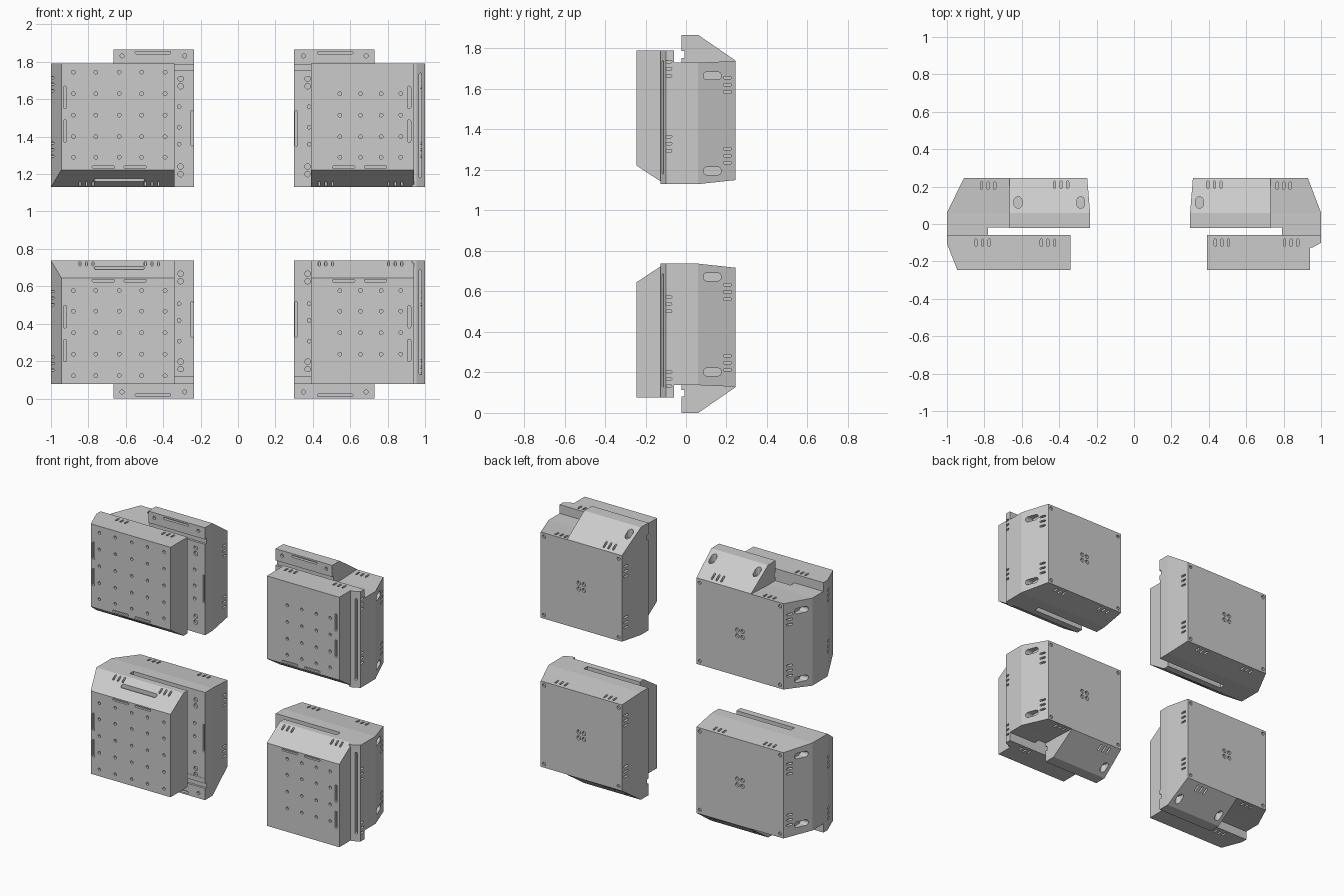
import bpy, bmesh, math

if "Cube" in bpy.data.objects:
    bpy.data.objects.remove(bpy.data.objects["Cube"])

H = 1.867  # overall height; lower modules are the upper ones flipped in z


class Module:
    """One corner unit. u is the distance from x = 0, z is given for the upper row."""

    def __init__(self, name, side, flip):
        self.name, self.side, self.flip = name, side, flip

    def place(self, p):
        return (self.side * p[0], p[1], H - p[2] if self.flip else p[2])

    def finish(self, bm, part):
        bmesh.ops.recalc_face_normals(bm, faces=bm.faces)
        me = bpy.data.meshes.new(part)
        bm.to_mesh(me)
        bm.free()
        ob = bpy.data.objects.new(self.name + "_" + part, me)
        bpy.context.collection.objects.link(ob)
        return ob

    def loft(self, part, sections):
        """Skin rectangles (y, u0, u1, z0, z1) stacked along y."""
        bm = bmesh.new()
        rings = [[bm.verts.new(self.place(p)) for p in
                  ((a, y, c), (b, y, c), (b, y, d), (a, y, d))]
                 for y, a, b, c, d in sections]
        for r, q in zip(rings, rings[1:]):
            for i in range(4):
                j = (i + 1) % 4
                bm.faces.new((r[i], r[j], q[j], q[i]))
        bm.faces.new(rings[0])
        bm.faces.new(rings[-1])
        return self.finish(bm, part)

    def cut(self, ob, pills):
        """Recess pill shapes (centre, depth axis, long axis, length, width, depth)."""
        bm = bmesh.new()
        for c, axis, along, length, width, depth in pills:
            other = 3 - axis - along
            n, r, h = 12, width / 2, max(0, (length - width) / 2)
            rings = []
            for e in (-depth, depth):
                ring = []
                for i in range(n):
                    t = (i + .5) * 2 * math.pi / n
                    p = list(c)
                    p[axis] += e
                    p[along] += r * math.cos(t) + math.copysign(h, math.cos(t))
                    p[other] += r * math.sin(t)
                    ring.append(bm.verts.new(self.place(p)))
                rings.append(ring)
            for i in range(n):
                j = (i + 1) % n
                bm.faces.new((rings[0][i], rings[0][j], rings[1][j], rings[1][i]))
            bm.faces.new(rings[0])
            bm.faces.new(rings[1])
        cutter = self.finish(bm, "cutter")
        cutter.hide_render = True
        mod = ob.modifiers.new("recesses", 'BOOLEAN')
        mod.operation, mod.solver, mod.object = 'DIFFERENCE', 'EXACT', cutter
        dg = bpy.context.evaluated_depsgraph_get()
        me = bpy.data.meshes.new_from_object(ob.evaluated_get(dg))
        ob.modifiers.clear()
        ob.data = me
        bpy.data.objects.remove(cutter)


def vents(centre, step_axis, axis, along, length=.04, step=.035):
    """Row of three narrow vent slots."""
    out = []
    for k in (-1, 0, 1):
        c = list(centre)
        c[step_axis] += k * step
        out.append((c, axis, along, length, .013, .025))
    return out


def build(name, side, flip):
    m = Module(name, side, flip)
    left = side < 0
    fin, fout = (.34, .945) if left else (.39, .94)      # front casing face
    fedge = 1.0 if left else .94
    bin_, bin2, bout2 = (.235, .25, .91) if left else (.30, .315, .93)
    tab_end, web = (.665, .78) if left else (.73, .79)
    z0, z1, zb = 1.13, 1.79, 1.73
    X, Y, Z = 0, 1, 2

    # front casing with chamfered edge and perforated face
    front = m.loft("front_casing", [(-.06, fin, fedge, z0, z1), (-.105, fin, fedge, z0, z1),
                                    (-.245, fin, fout, 1.222, z1)])
    cols = (.39, .515, .635, .76, .88) if left else (.545, .655, .765, .87)
    rows = (1.29, 1.40, 1.515, 1.63, 1.745)[:5 if left else 4]
    p = [((u, -.245, z), Y, X, .02, .02, .015) for u in cols for z in rows]
    p += [((.925 if left else .915, -.245, z), Y, Z, .12, .018, .015) for z in (1.43, 1.61)]
    p += [((u, -.245, 1.237), Y, X, .12, .014, .015)
          for u in ((.55, .72) if left else (.565, .735))]
    va, vb = (.46, .81) if left else (.47, .84)
    for u in (va, vb):
        p += vents((u, -.10, z1), X, Z, Y)
        p += vents((u, -.13, z0 + .01), X, Z, Y, .035)
    if left:
        p += [((.635, -.165, 1.17), Z, X, .27, .025, .02)]
        for z in (1.33, 1.68):
            p += vents((.99, -.125, z), Z, X, Y)
    m.cut(front, p)

    # outer rail on the right-hand modules, with a long groove
    if not left:
        rail = m.loft("side_rail", [(-.06, .93, 1, z0, z1), (-.10, .93, 1, z0, z1),
                                    (-.125, .93, .955, z0, z1)])
        p = [((.975, -.11, 1.46), Y, Z, .56, .014, .018)]
        for z in (1.33, 1.70):
            p += vents((1, -.085, z), Z, X, Y, .03)
        m.cut(rail, p)

    # web joining the front casing to the rear housing
    m.loft("joining_web", [(-.07, web, 1, z0, zb), (-.01, web, 1, z0, zb)])

    # rear housing
    rear = m.loft("rear_housing", [(-.02, bin_, 1, z0, zb), (.06, bin_, 1, z0, zb),
                                   (.245, bin2, bout2, 1.15, 1.738)])
    mid = (bin2 + bout2) / 2
    p = [((mid + a * .02, .245, 1.444 + b * .02), Y, X, .028, .028, .015)
         for a in (-1, 1) for b in (-1, 1)]
    p += [((u, .245, z), Y, X, .024, .024, .012)
          for u in (bin2 + .025, bout2 - .025) for z in (1.175, 1.713)]
    p += [((bin_ + .011, -.02, 1.445), Y, Z, .19, .014, .02)]
    p += [((bin_ + .08, -.02, z), Y, X, .02, .02, .015) for z in (1.36, 1.45, 1.56)]
    p += [((bin_ + .072, -.02, z + d), Y, X, .03, .03, .015)
          for z in (1.22, 1.69) for d in (-.02, .02)]
    side_u = 1 - (1 - bout2) * .7
    for z in (1.27, 1.62):
        p += vents((side_u, .205, z), Z, X, Y)
        p += vents((bin_ + .01, .205, z), Z, X, Y)
    p += [((1 - (1 - bout2) * .4, .13, z), X, Y, .09, .04, .035) for z in (1.195, 1.665)]
    for u in ((.40, .78) if left else (.43, .80)):
        p += vents((u, .205, z0 + .012), X, Z, Y)
    p += vents((.78 if left else .80, .205, zb), X, Z, Y)
    m.cut(rear, p)

    # mounting tab sloping back to the rear face
    tab = m.loft("mounting_tab", [(-.022, bin_, tab_end, 1.72, H), (.06, bin_, tab_end, 1.72, H),
                                  (.245, bin2, tab_end, 1.72, 1.74)])
    p = [((bin_ + .22, -.022, 1.849), Y, X, .19, .014, .02)]
    p += [((u, -.022, 1.832), Y, X, .022, .022, .015) for u in (bin_ + .05, tab_end - .045)]
    p += [((u, .115, 1.828), Z, Y, .062, .042, .035)
          for u in ((bin_ + .05, tab_end - .045) if left else (bin_ + .05,))]
    p += vents((.39 if left else .43, .21, 1.765), X, Z, Y)
    p += [(((bin_ + tab_end) / 2, -.022, 1.77), Y, X, .6, .035, .015)]
    m.cut(tab, p)


for row, flip in (("upper", False), ("lower", True)):
    for col, side in (("left", -1), ("right", 1)):
        build(row + "_" + col, side, flip)
